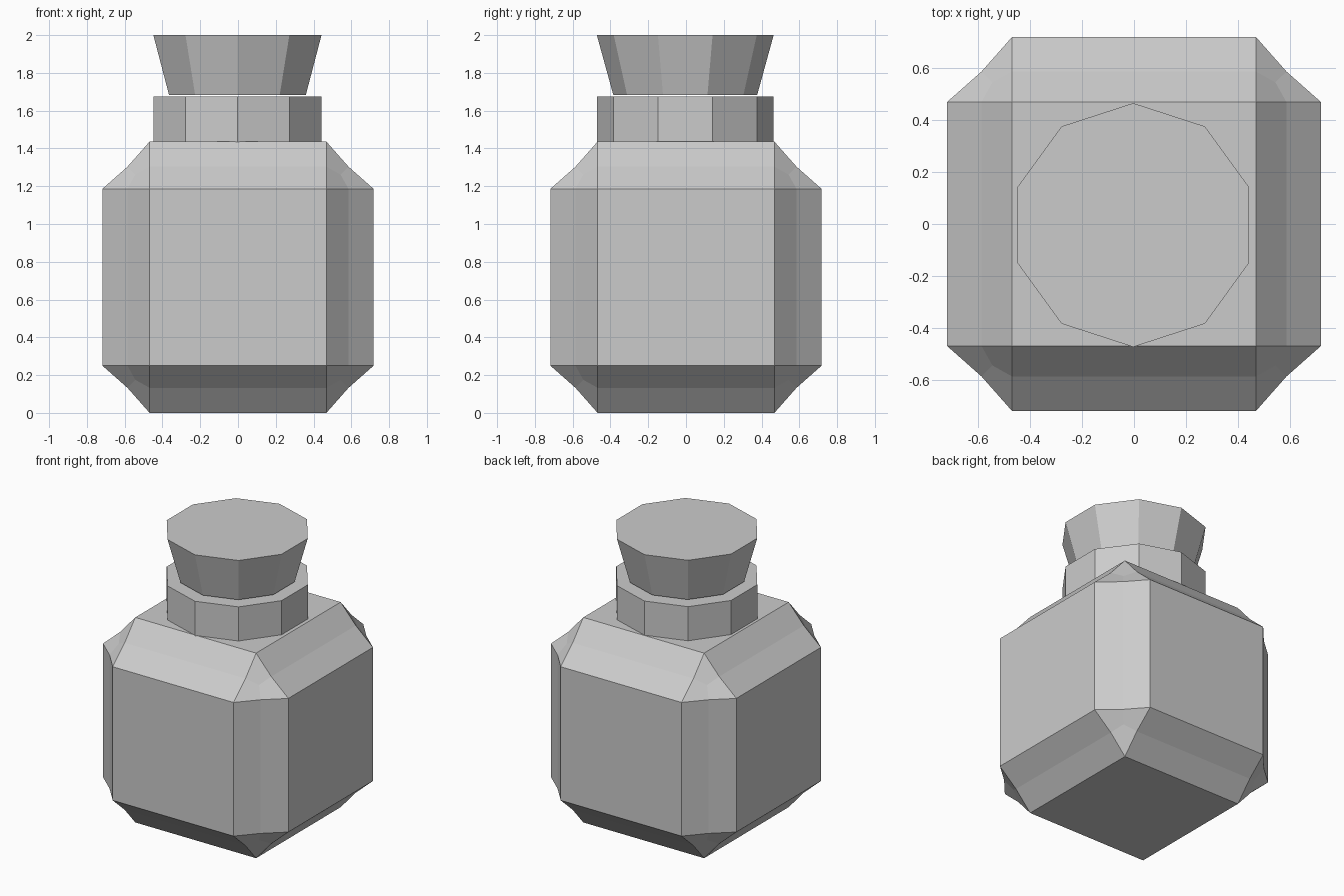
import bpy, bmesh, math
from mathutils import Matrix

if "Cube" in bpy.data.objects:
    bpy.data.objects.remove(bpy.data.objects["Cube"])

HALF = 0.718


def finish(bm, name):
    bmesh.ops.recalc_face_normals(bm, faces=bm.faces)
    mesh = bpy.data.meshes.new(name)
    bm.to_mesh(mesh)
    bm.free()
    obj = bpy.data.objects.new(name, mesh)
    bpy.context.collection.objects.link(obj)
    return obj


def ten_sided(name, r_bottom, r_top, z0, z1):
    # Ten-sided solid with a corner pointing along y
    bm = bmesh.new()
    place = Matrix.Translation((-0.003, -0.004, (z0 + z1) / 2)) @ Matrix.Rotation(math.pi / 10, 4, 'Z')
    bmesh.ops.create_cone(bm, cap_ends=True, segments=10, radius1=r_bottom,
                          radius2=r_top, depth=z1 - z0)
    # make sure a corner lies on the y axis before placing
    v = bm.verts[:][0].co
    ang = math.pi / 2 - math.atan2(v.y, v.x)
    place = Matrix.Translation((-0.003, -0.004, (z0 + z1) / 2)) @ Matrix.Rotation(ang, 4, 'Z')
    bmesh.ops.transform(bm, matrix=place, verts=bm.verts)
    return finish(bm, name)


# Bottle body: cube with wide, slightly hollow two-step bevels
bm = bmesh.new()
bmesh.ops.create_cube(bm, size=2 * HALF, matrix=Matrix.Translation((0, 0, HALF)))
bmesh.ops.bevel(bm, geom=bm.edges[:], offset=0.25, offset_type='OFFSET',
                segments=2, profile=0.22, affect='EDGES')
finish(bm, "bottle_body")

# Neck collar
ten_sided("bottle_neck", 0.468, 0.468, 1.433, 1.675)

# Flared stopper, floating just above the neck
ten_sided("stopper", 0.381, 0.468, 1.684, 2.0)
